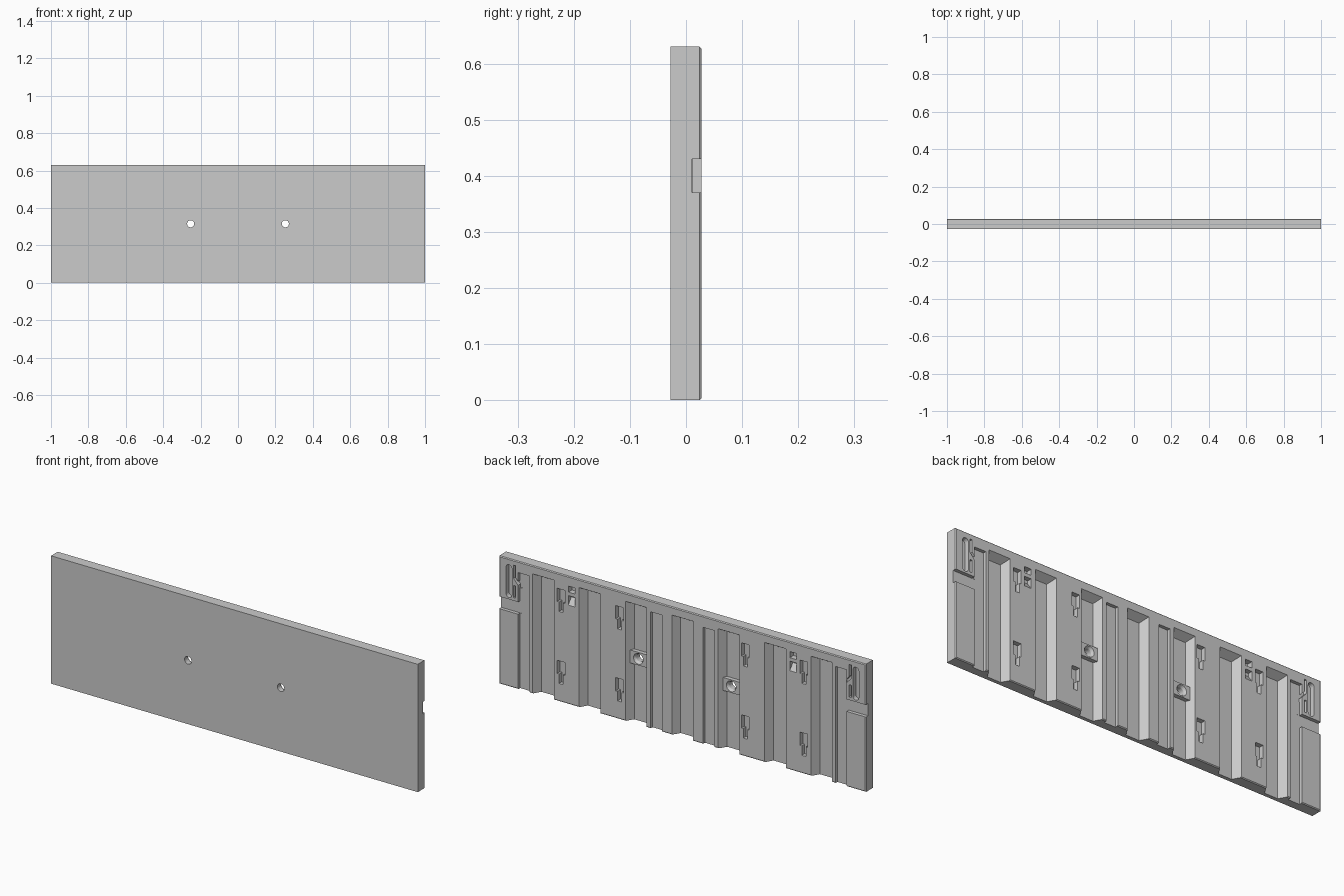
import bpy, bmesh, math

if "Cube" in bpy.data.objects:
    bpy.data.objects.remove(bpy.data.objects["Cube"])

BACK = 0.028      # rear surface
OUT = 0.05        # cutters overshoot the rear surface to here


def loft(name, sections):
    """Closed solid through (y, [(x, z), ...]) sections of equal point count."""
    bm = bmesh.new()
    rings = [[bm.verts.new((x, y, z)) for x, z in pts] for y, pts in sections]
    n = len(rings[0])
    bm.faces.new(rings[0])
    bm.faces.new(rings[-1])
    for a, b in zip(rings, rings[1:]):
        for i in range(n):
            j = (i + 1) % n
            bm.faces.new((a[i], a[j], b[j], b[i]))
    bmesh.ops.recalc_face_normals(bm, faces=bm.faces)
    me = bpy.data.meshes.new(name)
    bm.to_mesh(me)
    bm.free()
    ob = bpy.data.objects.new(name, me)
    bpy.context.collection.objects.link(ob)
    return ob


def rect(x0, x1, z0, z1):
    return [(x0, z0), (x1, z0), (x1, z1), (x0, z1)]


def circle(x, z, r, n=24):
    return [(x + r * math.cos(2 * math.pi * i / n), z + r * math.sin(2 * math.pi * i / n))
            for i in range(n)]


def cut(target, sections):
    """Subtract a lofted cutter from the target and discard the cutter."""
    cutter = loft("cutter", sections)
    cutter.hide_render = True
    mod = target.modifiers.new("cut", 'BOOLEAN')
    mod.operation = 'DIFFERENCE'
    mod.solver = 'EXACT'
    mod.object = cutter
    bpy.context.view_layer.objects.active = target
    bpy.ops.object.modifier_apply(modifier=mod.name)
    bpy.data.objects.remove(cutter)


def pocket(target, pts, floor):
    cut(target, [(floor, pts), (OUT, pts)])


def mirror(pts, s):
    return [(s * x, z) for x, z in pts]


# Flat panel with a small chamfer round the rear edge
c = 0.004
panel = loft("panel", [(-BACK, rect(-1, 1, 0, 0.63)),
                       (BACK - c, rect(-1, 1, 0, 0.63)),
                       (BACK, rect(-1 + c, 1 - c, c, 0.63 - c))])

# Seven wide channels with sloping walls, open at the bottom
floor, slope = -0.010, 0.022
k = (OUT - floor) / (BACK - floor)
for i in range(-3, 4):
    x = i * 0.253
    w, t = 0.058 - slope, 0.59 - slope
    e = slope * k
    cut(panel, [(floor, rect(x - w, x + w, -0.05, t)),
                (OUT, rect(x - w - e, x + w + e, -0.05, t + e))])

for s in (1, -1):
    # Narrow shallow channels
    for x in (0.143, 0.865):
        pocket(panel, rect(s * x - 0.031, s * x + 0.031, -0.05, 0.575), 0.012)
    # Keyhole hanging slots, two rows
    for x in (0.343, 0.662):
        for z in (0.505, 0.15):
            pts = [(-0.021, -0.015), (-0.011, -0.015), (-0.011, -0.062), (0.011, -0.062),
                   (0.011, -0.015), (0.021, -0.015), (0.021, 0.05), (-0.021, 0.05)]
            pocket(panel, [(s * x + px, z + pz) for px, pz in pts], 0.005)
    # Pair of small latch pockets
    pocket(panel, mirror(rect(0.586, 0.622, 0.552, 0.582), s), 0.0)
    ramp = mirror(rect(0.586, 0.622, 0.488, 0.535), s)
    cut(panel, [(0.005, mirror(rect(0.586, 0.622, 0.52, 0.535), s)), (BACK, ramp), (OUT, ramp)])
    # Rounded slot near each end
    slot = [(s * 0.946 + 0.016 * math.cos(a), z + 0.016 * math.sin(a))
            for z, start in ((0.585, 0), (0.455, math.pi))
            for a in [start + math.pi * i / 8 for i in range(9)]]
    pocket(panel, slot, 0.005)
    # Cable slits beside the rounded slot
    slit = [(0.921, 0.605), (0.921, 0.54), (0.896, 0.512), (0.896, 0.495),
            (0.884, 0.495), (0.884, 0.517), (0.909, 0.545), (0.909, 0.605)]
    pocket(panel, mirror(slit, s), 0.008)
    pocket(panel, mirror(rect(0.909, 0.921, 0.445, 0.505), s), 0.008)
    # Notch running in from the end
    pocket(panel, mirror(rect(0.88, 1.05, 0.37, 0.43), s), 0.011)

    # Fixing boss inside the channel, countersunk and drilled through
    x, z = s * 0.253, 0.315
    hole = circle(x, z, 0.019)
    cut(panel, [(-OUT, hole), (OUT, hole)])
    boss = loft("fixing_boss", [(floor - 0.002, rect(x - 0.037, x + 0.037, z - 0.032, z + 0.032)),
                                (0.010, rect(x - 0.045, x + 0.045, z - 0.032, z + 0.032))])
    cut(boss, [(-OUT, hole), (-0.002, hole), (0.011, circle(x, z, 0.027)),
               (OUT, circle(x, z, 0.027))])
